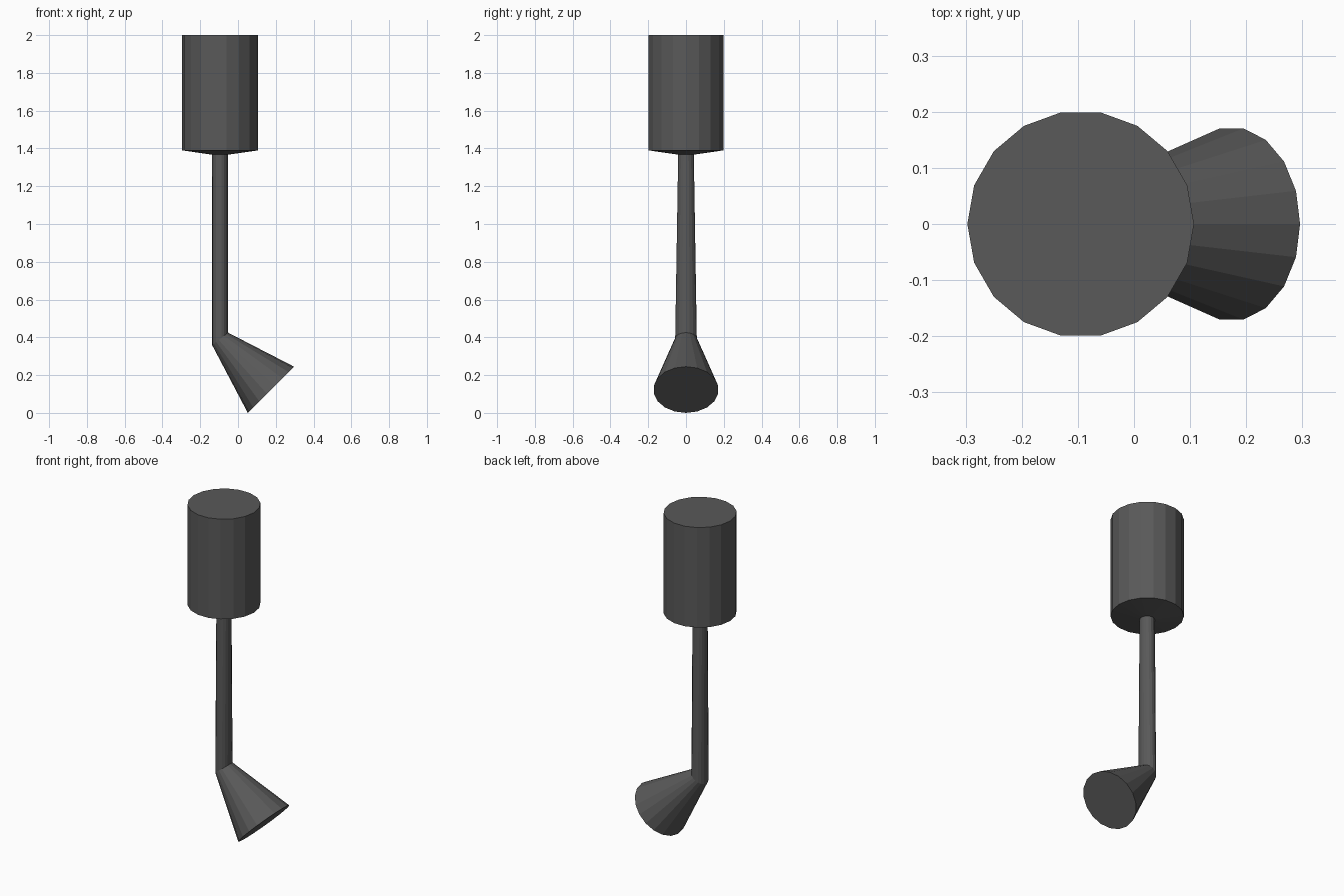
import bpy, bmesh, math

if "Cube" in bpy.data.objects:
    bpy.data.objects.remove(bpy.data.objects["Cube"])

SIDES = 18
AXIS_X = -0.095

mat = bpy.data.materials.new("dark_grey")
mat.diffuse_color = (0.1, 0.1, 0.1, 1)
mat.use_nodes = True
mat.node_tree.nodes["Principled BSDF"].inputs["Base Color"].default_value = mat.diffuse_color


def loft(name, rings, cap_start=False, cap_end=False):
    """Skin rings given as (centre x, centre z, x radius, y radius, z rise at +x)."""
    bm = bmesh.new()
    loops = []
    for cx, cz, rx, ry, rise in rings:
        angles = [2 * math.pi * i / SIDES for i in range(SIDES)]
        loops.append([bm.verts.new((cx + rx * math.cos(a), ry * math.sin(a),
                                    cz + rise * math.cos(a))) for a in angles])
    for low, high in zip(loops, loops[1:]):
        for i in range(SIDES):
            j = (i + 1) % SIDES
            bm.faces.new((low[i], low[j], high[j], high[i]))
    if cap_start:
        bm.faces.new(loops[0][::-1])
    if cap_end:
        bm.faces.new(loops[-1])
    mesh = bpy.data.meshes.new(name)
    bm.to_mesh(mesh)
    bm.free()
    mesh.materials.append(mat)
    obj = bpy.data.objects.new(name, mesh)
    bpy.context.collection.objects.link(obj)
    return obj


# Shared joint rings
mouth = (0.174, 0.1225, 0.122, 0.173, 0.1225)
elbow = (AXIS_X, 0.392, 0.042, 0.058, 0.033)
neck = (AXIS_X, 1.367, 0.042, 0.042, 0)

# Flared, tilted bell at the bottom
loft("bell", [mouth, elbow], cap_start=True)
# Thin rod
loft("rod", [elbow, neck])
# Cylinder with a shallow conical underside
loft("canister", [neck, (AXIS_X, 1.39, 0.202, 0.202, 0),
                  (AXIS_X, 2.0, 0.202, 0.202, 0)], cap_end=True)
